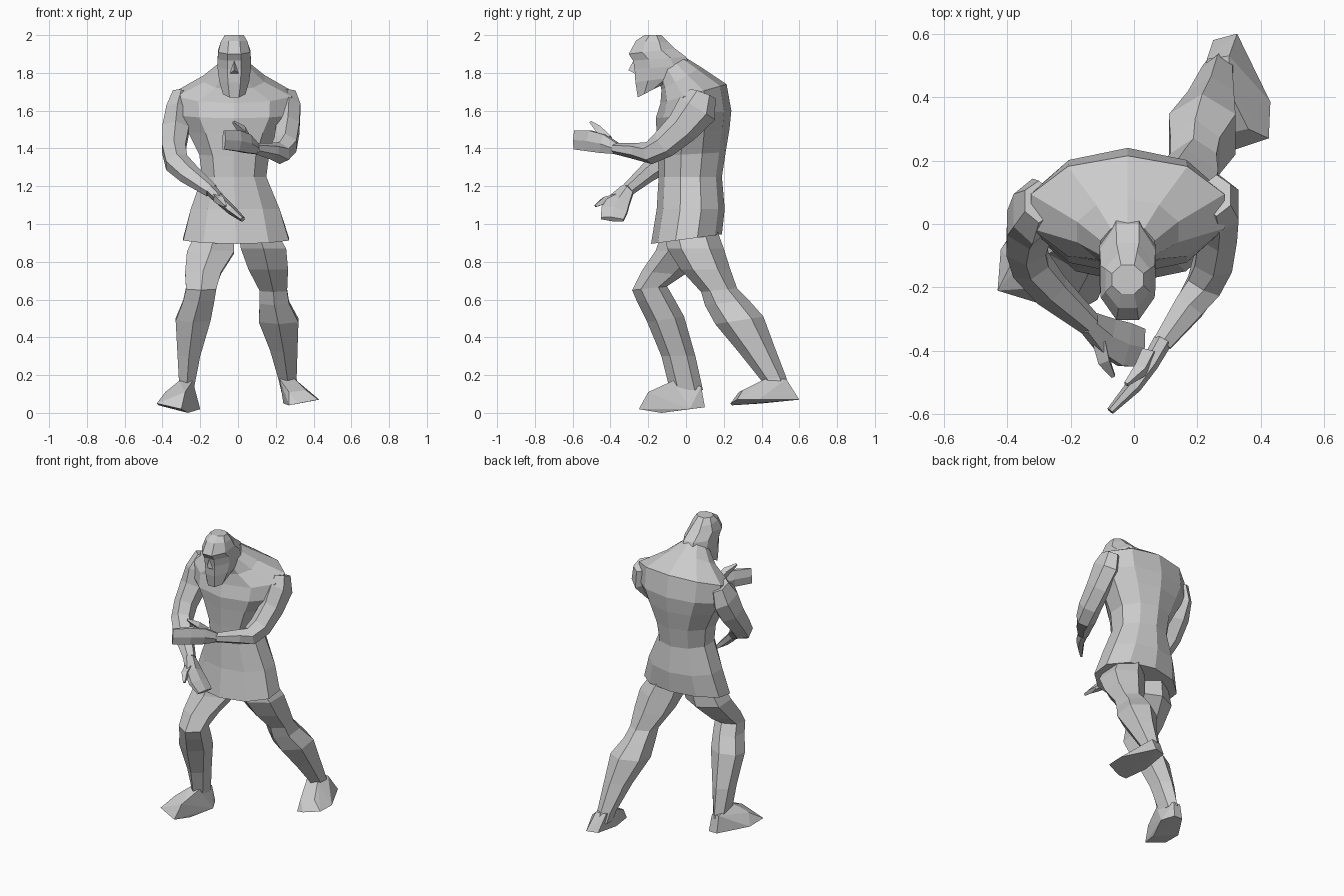
import bpy, bmesh, math
from mathutils import Vector


def finish(name, bm):
    bmesh.ops.recalc_face_normals(bm, faces=bm.faces)
    me = bpy.data.meshes.new(name)
    bm.to_mesh(me)
    bm.free()
    ob = bpy.data.objects.new(name, me)
    bpy.context.collection.objects.link(ob)
    return ob


def skin(name, loops):
    bm = bmesh.new()
    vs = [[bm.verts.new(p) for p in loop] for loop in loops]
    n = len(vs[0])
    for a, b in zip(vs, vs[1:]):
        for i in range(n):
            j = (i + 1) % n
            bm.faces.new((a[i], a[j], b[j], b[i]))
    bm.faces.new(vs[0])
    bm.faces.new(vs[-1])
    return finish(name, bm)


def circle(n):
    """Unit polygon stretched so it touches -1 and 1 on both axes."""
    angles = [2 * math.pi * (i + .5) / n for i in range(n)]
    cx = max(math.cos(a) for a in angles)
    sx = max(math.sin(a) for a in angles)
    return [(math.cos(a) / cx, math.sin(a) / sx) for a in angles]


def stack(name, rings, n):
    """Level rings: x min, x max, y front, y back, z front, z back."""
    loops = []
    for x0, x1, y0, y1, z0, z1 in rings:
        loops.append([((x0 + x1) / 2 + c * (x1 - x0) / 2, (y0 + y1) / 2 + s * (y1 - y0) / 2,
                       (z0 + z1) / 2 + s * (z1 - z0) / 2) for c, s in circle(n)])
    return skin(name, loops)


def tube(name, path, ref, n=6):
    """Rings square to a path: x, y, z, half size along ref, half size across."""
    pts = [Vector(p[:3]) for p in path]
    loops = []
    for i, p in enumerate(path):
        t = (pts[min(i + 1, len(pts) - 1)] - pts[max(i - 1, 0)]).normalized()
        u = Vector(ref)
        u = (u - t * u.dot(t)).normalized()
        v = t.cross(u)
        loops.append([pts[i] + u * (c * p[3]) + v * (s * p[4]) for c, s in circle(n)])
    return skin(name, loops)


def hull(name, pts):
    bm = bmesh.new()
    for p in pts:
        bm.verts.new(p)
    bmesh.ops.convex_hull(bm, input=bm.verts)
    bmesh.ops.delete(bm, geom=[v for v in bm.verts if not v.link_faces], context='VERTS')
    return finish(name, bm)


# Tunic, chest and sloping shoulders
stack("torso", [
    (-.29, .27, -.185, .19, .895, .945),
    (-.25, .22, -.155, .205, 1.08, 1.08),
    (-.19, .15, -.145, .19, 1.25, 1.25),
    (-.205, .165, -.15, .21, 1.36, 1.38),
    (-.265, .225, -.155, .23, 1.48, 1.5),
    (-.32, .28, -.16, .24, 1.56, 1.6),
    (-.325, .285, -.135, .215, 1.64, 1.74),
    (-.18, .14, -.13, .08, 1.71, 1.83),
    (-.105, .065, -.15, -.0, 1.79, 1.88)], 10)

# Head with heavy neck at the back and jutting chin
stack("head", [
    (-.08, .04, -.255, -.14, 1.67, 1.73),
    (-.1, .06, -.268, -.04, 1.75, 1.78),
    (-.108, .068, -.272, .02, 1.82, 1.84),
    (-.108, .068, -.28, -.0, 1.865, 1.885),
    (-.105, .065, -.303, -.06, 1.90, 1.93),
    (-.09, .05, -.265, -.09, 1.97, 1.96),
    (-.07, .03, -.22, -.13, 2.0, 2.0)], 8)
hull("nose", [(-.02, -.27, 1.88), (-.05, -.26, 1.79), (.01, -.26, 1.79), (-.02, -.305, 1.815)])

# Forward leg (-x) and trailing leg (+x)
stack("front_leg", [
    (-.21, -.02, -.12, .12, .98, .98),
    (-.27, -.02, -.16, .1, .86, .84),
    (-.28, -.09, -.235, -.01, .75, .73),
    (-.275, -.115, -.285, -.1, .65, .67),
    (-.29, -.125, -.26, -.06, .59, .6),
    (-.33, -.145, -.205, -.01, .48, .51),
    (-.32, -.2, -.13, .05, .3, .3),
    (-.31, -.235, -.085, .09, .12, .12)], 6)
stack("rear_leg", [
    (.0, .19, -.12, .16, .98, .98),
    (.015, .255, -.1, .2, .87, .87),
    (.055, .265, -.03, .235, .76, .76),
    (.115, .26, .08, .27, .64, .66),
    (.115, .27, .1, .33, .57, .6),
    (.11, .32, .155, .41, .47, .51),
    (.17, .315, .28, .465, .32, .36),
    (.215, .31, .4, .53, .17, .19),
    (.23, .32, .42, .55, .11, .11)], 6)

# Feet
hull("front_foot", [
    (-.24, .1, .03), (-.3, .1, .03), (-.2, .02, .02), (-.265, -.13, 0), (-.3, -.25, .02),
    (-.43, -.21, .05), (-.42, -.08, .04), (-.25, .08, .14), (-.3, .08, .14),
    (-.31, -.07, .17), (-.24, -.07, .17), (-.385, -.12, .11), (-.28, -.2, .11)])
hull("rear_foot", [
    (.25, .58, .07), (.325, .6, .07), (.43, .385, .07), (.425, .27, .07), (.32, .235, .05),
    (.27, .245, .04), (.24, .4, .05), (.22, .42, .18), (.3, .42, .18),
    (.3, .53, .18), (.23, .52, .18), (.36, .3, .12), (.27, .28, .11)])

# Raised arm (+x): hand held in front of the chest
tube("raised_arm", [
    (.26, .09, 1.69, .045, .07), (.27, .06, 1.61, .06, .11), (.265, -.02, 1.51, .06, .09),
    (.25, -.12, 1.42, .06, .075), (.22, -.195, 1.375, .055, .06), (.175, -.26, 1.385, .048, .045),
    (.09, -.375, 1.4, .03, .03)], (1, 0, 0))
tube("raised_hand", [
    (.09, -.37, 1.4, .03, .03), (.05, -.44, 1.425, .05, .028), (.0, -.51, 1.44, .055, .025),
    (-.075, -.59, 1.445, .05, .012)], (0, 0, 1))
tube("raised_thumb", [
    (.045, -.41, 1.45, .02, .02), (.02, -.46, 1.5, .018, .018), (-.025, -.505, 1.54, .006, .006)],
    (1, 0, 0), 4)

# Lowered arm (-x): hand held in front of the waist
tube("lowered_arm", [
    (-.3, .07, 1.69, .045, .07), (-.32, .04, 1.6, .06, .11), (-.33, .0, 1.5, .07, .09),
    (-.34, -.07, 1.4, .062, .075), (-.325, -.13, 1.325, .06, .065), (-.26, -.21, 1.265, .055, .05),
    (-.14, -.315, 1.175, .035, .035)], (1, 0, 0))
tube("lowered_hand", [
    (-.145, -.31, 1.18, .035, .033), (-.085, -.355, 1.12, .06, .028), (-.03, -.38, 1.07, .07, .025),
    (.025, -.39, 1.025, .06, .014)], (0, 1, 0))
tube("lowered_thumb", [
    (-.11, -.37, 1.14, .02, .02), (-.095, -.43, 1.125, .018, .018), (-.065, -.48, 1.095, .006, .006)],
    (1, 0, 0), 4)
